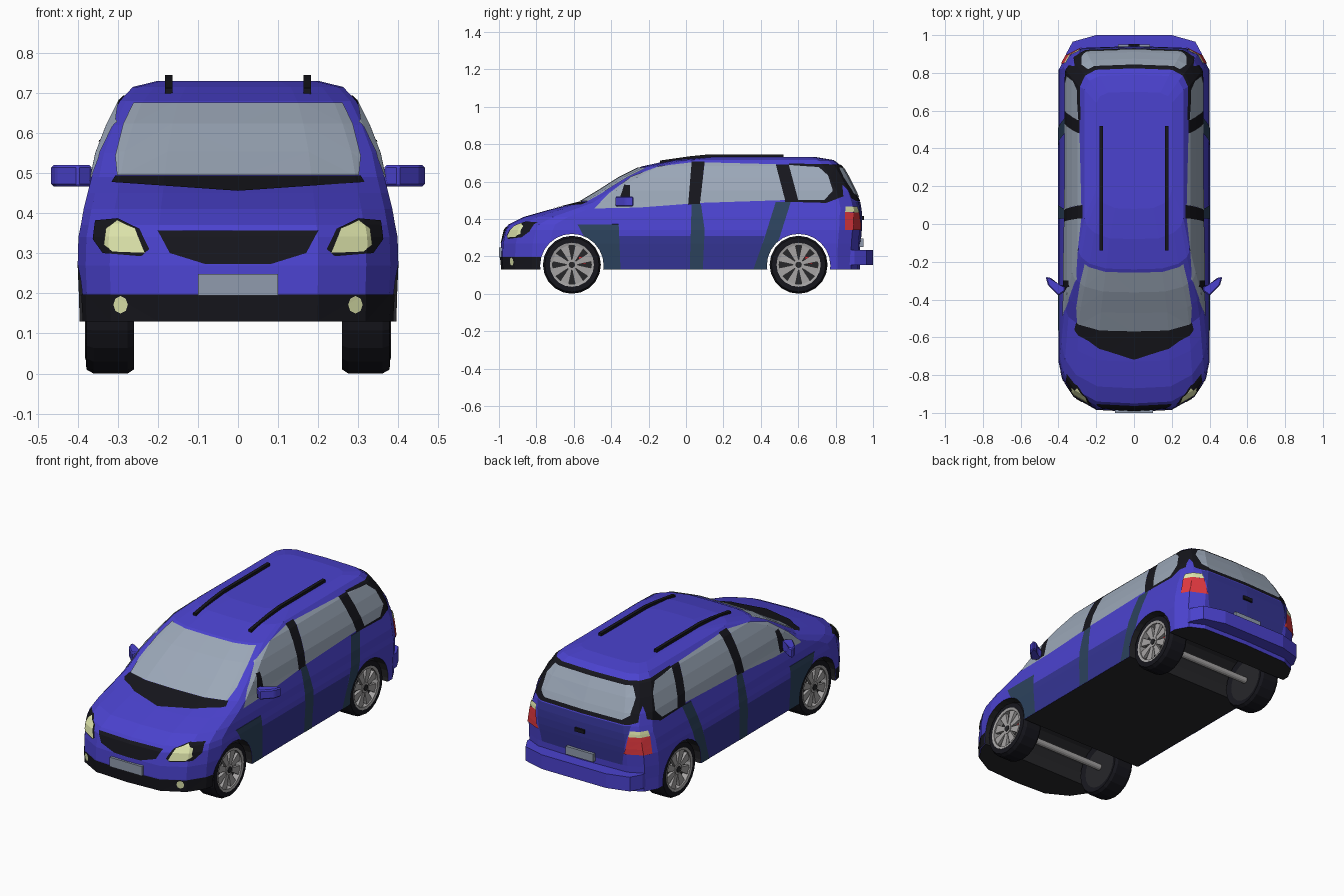
import bpy, bmesh, math
from mathutils import Vector

if "Cube" in bpy.data.objects:
    bpy.data.objects.remove(bpy.data.objects["Cube"])


def material(name, *rgb):
    m = bpy.data.materials.new(name)
    m.diffuse_color = (*rgb, 1)
    m.use_nodes = True
    m.node_tree.nodes["Principled BSDF"].inputs["Base Color"].default_value = m.diffuse_color
    return m


BLUE = material("paint", .07, .055, .62)
NAVY = material("dark_paint", .035, .035, .30)
TEAL = material("seam_paint", .025, .055, .11)
BLACK = material("black_trim", .008, .008, .012)
DARK = material("underbody", .02, .02, .023)
GLASS = material("glass", .33, .39, .48)
LAMP = material("lamp", .75, .80, .42)
RED = material("red", .75, .04, .05)
STEEL = material("alloy", .38, .37, .37)
PLATE = material("plate", .28, .33, .42)
WHEELS_Y = (-.61, .602)


def make(name, bm, mat, mirror=False):
    bmesh.ops.recalc_face_normals(bm, faces=bm.faces)
    me = bpy.data.meshes.new(name)
    bm.to_mesh(me)
    bm.free()
    ob = bpy.data.objects.new(name, me)
    bpy.context.scene.collection.objects.link(ob)
    me.materials.append(mat)
    if mirror:
        mod = ob.modifiers.new("mirror", 'MIRROR')
        mod.use_mirror_merge = False
    return ob


def prism(name, outline, axis, lo, hi, mat, mirror=False, bevel=0):
    """Extrude a 2D outline along an axis."""
    bm = bmesh.new()
    put = {'x': lambda a, b, t: (t, a, b), 'y': lambda a, b, t: (a, t, b),
           'z': lambda a, b, t: (a, b, t)}[axis]
    ends = [[bm.verts.new(put(a, b, t)) for a, b in outline] for t in (lo, hi)]
    n = len(outline)
    for e in ends:
        bm.faces.new(e)
    for i in range(n):
        j = (i + 1) % n
        bm.faces.new((ends[0][i], ends[0][j], ends[1][j], ends[1][i]))
    if bevel:
        bmesh.ops.bevel(bm, geom=bm.edges[:], offset=bevel, segments=1, affect='EDGES')
    return make(name, bm, mat, mirror)


def rect(a0, a1, b0, b1):
    return [(a0, b0), (a1, b0), (a1, b1), (a0, b1)]


def circle(a, b, r, n):
    return [(a + r * math.cos(2 * math.pi * i / n), b + r * math.sin(2 * math.pi * i / n))
            for i in range(n)]


def lathe(name, profile, y, z, mat, n=20):
    """Turn a closed (radius, x) profile about a wheel axis."""
    bm = bmesh.new()
    rings = [[bm.verts.new((x, a, b)) for a, b in circle(y, z, r, n)] for r, x in profile]
    for k in range(len(rings)):
        p, q = rings[k], rings[(k + 1) % len(rings)]
        for i in range(n):
            j = (i + 1) % n
            bm.faces.new((p[i], p[j], q[j], q[i]))
    return make(name, bm, mat, True)


# Body shell: stacked horizontal rings
# height, front y, front corner depth, half width, rear y, rear corner depth
RINGS = [(.13, -.985, .25, .395, .93, .12), (.20, -.992, .26, .397, .93, .12),
         (.27, -.988, .26, .40, .932, .12), (.34, -.972, .26, .398, .938, .12),
         (.37, -.95, .25, .392, .94, .12), (.41, -.87, .24, .385, .94, .12),
         (.45, -.73, .20, .375, .937, .11), (.49, -.57, .12, .365, .93, .11),
         (.55, -.47, .10, .352, .905, .10), (.62, -.36, .10, .325, .87, .10),
         (.68, -.24, .10, .295, .835, .10), (.715, -.08, .11, .262, .79, .08),
         (.73, .08, .10, .20, .70, .06)]
bm = bmesh.new()
rings = []
for z, yf, cf, w, yr, cr in RINGS:
    a, b = yf + cf, yr - cr
    half = [(0, yf), (.5 * w, yf + .04 * cf), (.8 * w, yf + .3 * cf), (.95 * w, yf + .65 * cf),
            (w, a), (w, a + (b - a) / 3), (w, b - (b - a) / 3), (w, b),
            (.9 * w, yr - .4 * cr), (.7 * w, yr - .08 * cr), (0, yr)]
    full = half + [(-x, y) for x, y in half[-2:0:-1]]
    rings.append([bm.verts.new((x, y, z)) for x, y in full])
for p, q in zip(rings, rings[1:]):
    for i in range(len(p)):
        j = (i + 1) % len(p)
        bm.faces.new((p[i], p[j], q[j], q[i]))
bm.faces.new(rings[0])
bm.faces.new(rings[-1])
body = make("body_shell", bm, BLUE)

# Wheel arches cut right through the body
bpy.context.view_layer.objects.active = body
for y in WHEELS_Y:
    cutter = prism("arch_cutter", circle(y, .15, .17, 24), 'x', -.6, .6, DARK)
    cutter.hide_render = True
    mod = body.modifiers.new("arch", 'BOOLEAN')
    mod.operation, mod.solver, mod.object = 'DIFFERENCE', 'EXACT', cutter
    bpy.ops.object.modifier_apply(modifier=mod.name)
    bpy.data.objects.remove(cutter)
body.data.materials.clear()
body.data.materials.append(BLUE)
body.data.materials.append(DARK)
for f in body.data.polygons:
    c = f.center
    arch = any(math.hypot(c.y - y, c.z - .15) < .173 for y in WHEELS_Y) and abs(f.normal.x) < .1
    f.material_index = int(arch or (c.z < .14 and f.normal.z < -.9))


def panel(name, outline, axis, mat, lift=.003, mirror=False):
    """Clip a copy of the body to a convex outline seen along an axis, lifted off the surface."""
    n = Vector(axis).normalized()
    u, up = Vector((0, 0, 1)).cross(n), Vector((0, 0, 1))
    pts = [u * a + up * b for a, b in outline]
    mid = sum(pts, Vector()) / len(pts)
    bm = bmesh.new()
    bm.from_mesh(body.data)
    bmesh.ops.delete(bm, geom=[f for f in bm.faces if f.normal.dot(n) < .1 or f.material_index],
                     context='FACES')
    bmesh.ops.triangulate(bm, faces=bm.faces[:])
    for p, q in zip(pts, pts[1:] + pts[:1]):
        out = (q - p).cross(n)
        if out.dot(mid - p) > 0:
            out = -out
        bmesh.ops.bisect_plane(bm, geom=bm.verts[:] + bm.edges[:] + bm.faces[:], plane_co=p,
                               plane_no=out.normalized(), clear_outer=True)
    bm.normal_update()
    for v in bm.verts:
        v.co += v.normal * lift
    for f in bm.faces:
        f.material_index = 0
    me = bpy.data.meshes.new(name)
    bm.to_mesh(me)
    bm.free()
    me.materials.append(mat)
    ob = bpy.data.objects.new(name, me)
    bpy.context.scene.collection.objects.link(ob)
    if mirror:
        ob.modifiers.new("mirror", 'MIRROR').use_mirror_merge = False


def sym(half):
    return half + [(-x, z) for x, z in reversed(half)]


SIDE, FRONT, BACK, CORNER = (1, 0, 0), (0, -1, 0), (0, 1, 0), (1, 1, 0)

# Side trim, pillars and windows
for name, outline, mat, lift in [
    ("lower_doors", [(-.40, .31), (.42, .31), (.37, .13), (-.42, .13)], NAVY, .002),
    ("front_fender_seam", [(-.58, .37), (-.36, .37), (-.35, .13), (-.45, .13)], TEAL, .003),
    ("door_seam", [(.03, .48), (.08, .48), (.10, .34), (.09, .13), (.02, .13)], TEAL, .003),
    ("rear_seam_upper", [(.48, .49), (.56, .49), (.50, .30), (.42, .30)], TEAL, .003),
    ("rear_seam_lower", [(.42, .30), (.50, .30), (.43, .13), (.36, .13)], TEAL, .003),
    ("middle_pillar", [(.01, .475), (.075, .48), (.10, .705), (.03, .705)], BLACK, .003),
    ("rear_pillar", [(.48, .69), (.55, .69), (.60, .49), (.53, .49)], BLACK, .003),
    ("quarter_window_frame", [(.55, .695), (.77, .69), (.83, .63), (.84, .52), (.75, .485),
                              (.58, .49)], BLACK, .003),
    ("front_side_window", [(-.49, .455), (-.41, .535), (-.29, .625), (-.14, .68), (.03, .70),
                           (.012, .48), (-.25, .46)], GLASS, .004),
    ("middle_side_window", [(.10, .70), (.48, .69), (.53, .50), (.075, .485)], GLASS, .004),
    ("quarter_window", [(.55, .685), (.71, .675), (.76, .63), (.785, .55), (.74, .50),
                        (.60, .50)], GLASS, .006),
    ("mirror_sail", [(-.37, .465), (-.30, .465), (-.30, .58), (-.33, .58)], BLACK, .006),
]:
    panel(name, outline, SIDE, mat, lift, True)

# Front: windscreen, cowl, grille, lower bumper, lamps
panel("windscreen", sym([(.26, .672), (.285, .62), (.305, .54), (.30, .492)]), FRONT, GLASS, .004)
panel("cowl", sym([(.305, .492), (.315, .475), (0.001, .453)]), FRONT, BLACK)
panel("grille", sym([(.20, .355), (.17, .30), (.08, .272)]), FRONT, BLACK)
panel("front_lower_bumper", sym([(.393, .197), (.393, .128)]), FRONT, BLACK)
panel("headlight_frame", [(.22, .31), (.245, .36), (.30, .385), (.355, .38), (.36, .335),
                          (.335, .30), (.24, .292)], FRONT, BLACK, .003, True)
panel("headlight", [(.23, .30), (.255, .36), (.30, .378), (.325, .36), (.33, .32), (.31, .303)],
      FRONT, LAMP, .006, True)
panel("fog_light", [(.29 + .018 * c, .172 + .022 * s) for c, s in circle(0, 0, 1, 8)],
      FRONT, LAMP, .006, True)
prism("front_plate", rect(-.10, .10, .195, .248), 'y', -1.0, -.97, PLATE)

# Rear: window, tailgate, lamps, bumper
panel("rear_window_frame", sym([(.27, .69), (.31, .62), (.32, .51), (.28, .495)]), BACK, BLACK)
panel("rear_window", sym([(.24, .672), (.275, .62), (.275, .54), (.24, .515)]), BACK, GLASS, .006)
panel("tailgate", sym([(.29, .49), (.25, .27)]), BACK, NAVY, .002)
panel("tail_light", [(.34, .435), (.45, .435), (.47, .34), (.33, .34)], CORNER, RED, .006, True)
panel("tail_light_top", [(.35, .465), (.44, .465), (.45, .435), (.34, .435)], CORNER, LAMP,
      .006, True)
prism("rear_bumper", sym([(.20, 1.0), (.325, .965), (.36, .90), (.36, .87)]), 'z', .155, .235, BLUE)
prism("rear_plate", rect(-.085, .085, .25, .295), 'y', .92, .95, PLATE)
prism("tailgate_handle", rect(-.03, .03, .395, .415), 'y', .92, .952, BLACK)

# Roof rails and door mirrors
prism("roof_rail", [(-.14, .69), (-.14, .712), (.02, .735), (.12, .745), (.52, .745),
                    (.52, .72), (.12, .72)], 'x', .163, .182, BLACK, True)
prism("door_mirror", [(.365, -.355), (.40, -.38), (.455, -.325), (.468, -.28), (.44, -.285),
                      (.40, -.325), (.365, -.33)], 'z', .467, .52, BLUE, True, .006)

# Wheels
for y, end in zip(WHEELS_Y, ("front", "rear")):
    z = .155
    lathe(end + "_tyre", [(.115, .27), (.145, .26), (.155, .275), (.155, .36), (.145, .378),
                          (.118, .38), (.115, .36)], y, z, BLACK)
    lathe(end + "_rim", [(.118, .365), (.118, .381), (.104, .378), (.104, .34)], y, z, STEEL)
    prism(end + "_brake_disc", circle(y, z, .116, 20), 'x', .27, .335, DARK, True)
    prism(end + "_hub", circle(y, z, .03, 10), 'x', .33, .374, STEEL, True)
    prism(end + "_hub_cap", circle(y, z, .017, 10), 'x', .37, .378, DARK, True)
    prism(end + "_caliper", rect(y + .035, y + .075, z + .005, z + .045), 'x', .33, .345, RED, True)
    for k in range(8):
        t = 2 * math.pi * (k + .5) / 8
        c, s = math.cos(t), math.sin(t)
        blade = [(y + r * c - o * s, z + r * s + o * c) for r, o in
                 [(.02, -.009), (.108, -.025), (.108, .025), (.02, .009)]]
        prism(f"{end}_spoke_{k}", blade, 'x', .352, .370, STEEL, True)
    prism(end + "_axle", circle(y, z, .018, 12), 'x', -.28, .28, STEEL)
